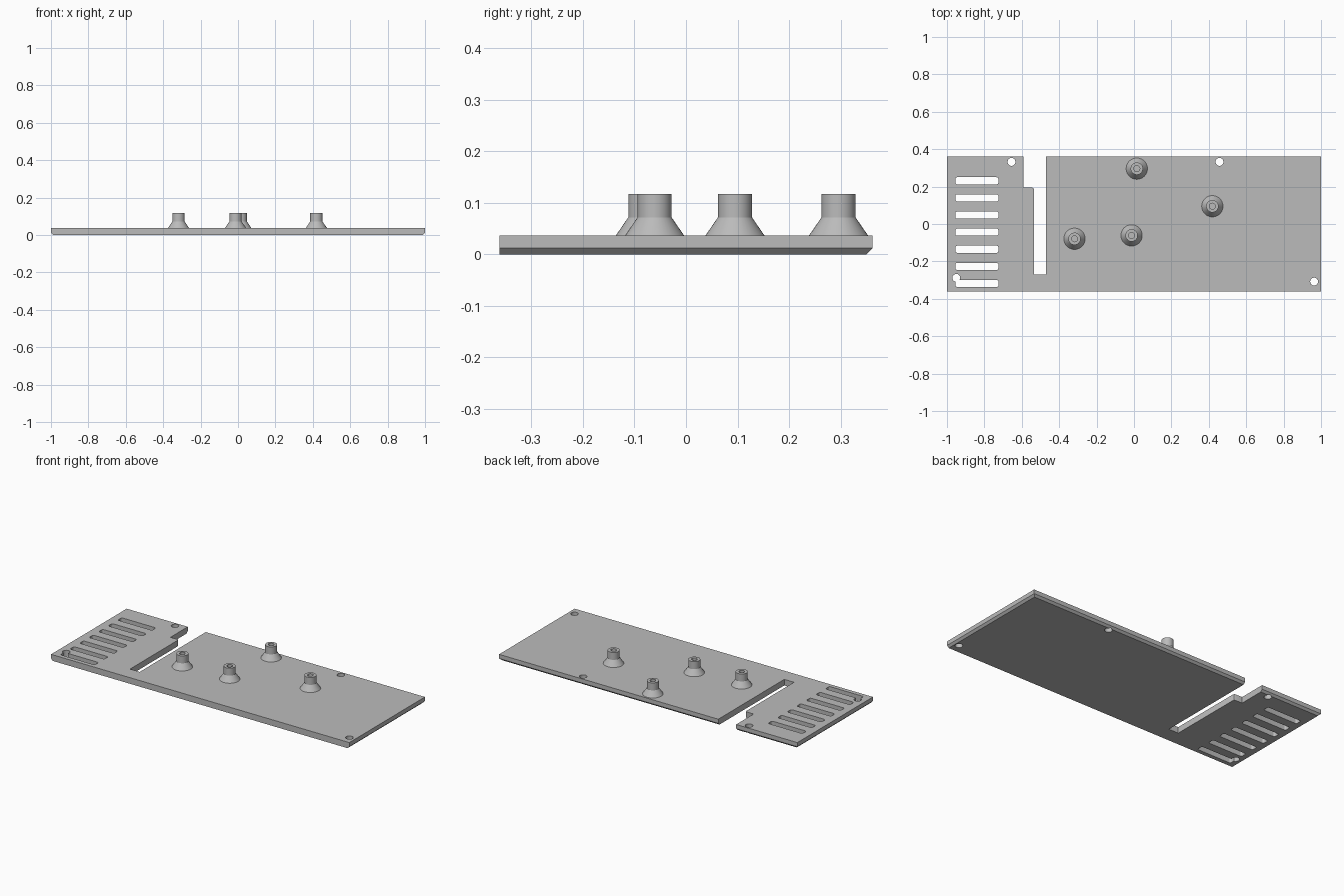
import bpy, bmesh, math

old = bpy.data.objects.get("Cube")
if old:
    bpy.data.objects.remove(old)

GREY = (0.5, 0.5, 0.5, 1)
grey = bpy.data.materials.new("plain grey")
grey.use_nodes = True
grey.diffuse_color = GREY
grey.node_tree.nodes["Principled BSDF"].inputs["Base Color"].default_value = GREY

HALF_Y, THICK, CHAMFER = 0.362, 0.037, 0.012


def make_object(name, bm):
    bmesh.ops.recalc_face_normals(bm, faces=bm.faces)
    mesh = bpy.data.meshes.new(name)
    bm.to_mesh(mesh)
    bm.free()
    mesh.materials.append(grey)
    obj = bpy.data.objects.new(name, mesh)
    bpy.context.collection.objects.link(obj)
    return obj


def prism(name, points, z0, z1):
    bm = bmesh.new()
    face = bm.faces.new([bm.verts.new((x, y, z0)) for x, y in points])
    top = bmesh.ops.extrude_face_region(bm, geom=[face])["geom"]
    verts = [v for v in top if isinstance(v, bmesh.types.BMVert)]
    bmesh.ops.translate(bm, verts=verts, vec=(0, 0, z1 - z0))
    return make_object(name, bm)


def rounded_rect(cx, cy, hx, hy, r, steps=6):
    pts = []
    for q, (sx, sy) in enumerate([(1, 1), (-1, 1), (-1, -1), (1, -1)]):
        for i in range(steps + 1):
            a = math.pi / 2 * (q + i / steps)
            pts.append((cx + sx * (hx - r) + r * math.cos(a),
                        cy + sy * (hy - r) + r * math.sin(a)))
    return pts


def circle(cx, cy, r, n=32):
    return [(cx + r * math.cos(2 * math.pi * i / n),
             cy + r * math.sin(2 * math.pi * i / n)) for i in range(n)]


def cut(target, name, points):
    cutter = prism(name, points, -0.1, 0.2)
    cutter.hide_render = True
    mod = target.modifiers.new(name, "BOOLEAN")
    mod.operation = "DIFFERENCE"
    mod.solver = "EXACT"
    mod.object = cutter
    bpy.context.view_layer.objects.active = target
    bpy.ops.object.modifier_apply(modifier=mod.name)
    bpy.data.objects.remove(cutter)


# Base plate, its lower edge chamfered on the back and both ends
plate = prism("base_plate", [(-1, -HALF_Y), (1, -HALF_Y), (1, HALF_Y), (-1, HALF_Y)], 0, THICK)
bm = bmesh.new()
bm.from_mesh(plate.data)
low = [e for e in bm.edges if all(v.co.z < 0.001 for v in e.verts)
       and any(v.co.y > 0 for v in e.verts)]
bmesh.ops.bevel(bm, geom=low, offset=CHAMFER, segments=1, affect="EDGES")
bm.to_mesh(plate.data)
bm.free()

# Stepped notch open to the back, with softened tab corners
notch = [(-0.47, -0.27), (-0.47, 0.5), (-0.59, 0.5), (-0.59, 0.195),
         (-0.545, 0.195), (-0.538, 0.192), (-0.535, 0.185), (-0.535, -0.27)]
cut(plate, "notch_cutter", notch)

# Ventilation slots
for i in range(7):
    cut(plate, "slot_cutter", rounded_rect(-0.84, 0.231 - 0.0915 * i, 0.115, 0.019, 0.01))

# Screw holes
for x, y in [(-0.655, 0.332), (0.457, 0.332), (-0.95, -0.288), (0.963, -0.308)]:
    cut(plate, "hole_cutter", circle(x, y, 0.021))

# Standoffs: flared foot, straight neck and a blind screw bore
PROFILE = [(0.057, THICK - 0.002), (0.057, THICK), (0.033, 0.072),
           (0.033, 0.117), (0.016, 0.117), (0.016, 0.045)]


def standoff(name, x, y, n=40):
    bm = bmesh.new()
    rings = [[bm.verts.new((px, py, z)) for px, py in circle(x, y, r, n)] for r, z in PROFILE]
    for a, b in zip(rings, rings[1:]):
        for i in range(n):
            j = (i + 1) % n
            bm.faces.new((a[i], a[j], b[j], b[i]))
    bm.faces.new(rings[0][::-1])
    bm.faces.new(rings[-1])
    return make_object(name, bm)


posts = [standoff("standoff_back", 0.015, 0.296),
         standoff("standoff_left", 0.419, 0.095),
         standoff("standoff_middle", -0.013, -0.061),
         standoff("standoff_right", -0.318, -0.079)]

# Smooth round surfaces, crisp edges
bpy.ops.object.select_all(action="DESELECT")
for obj in posts + [plate]:
    obj.select_set(True)
bpy.context.view_layer.objects.active = plate
bpy.ops.object.shade_smooth_by_angle(angle=math.radians(30))
